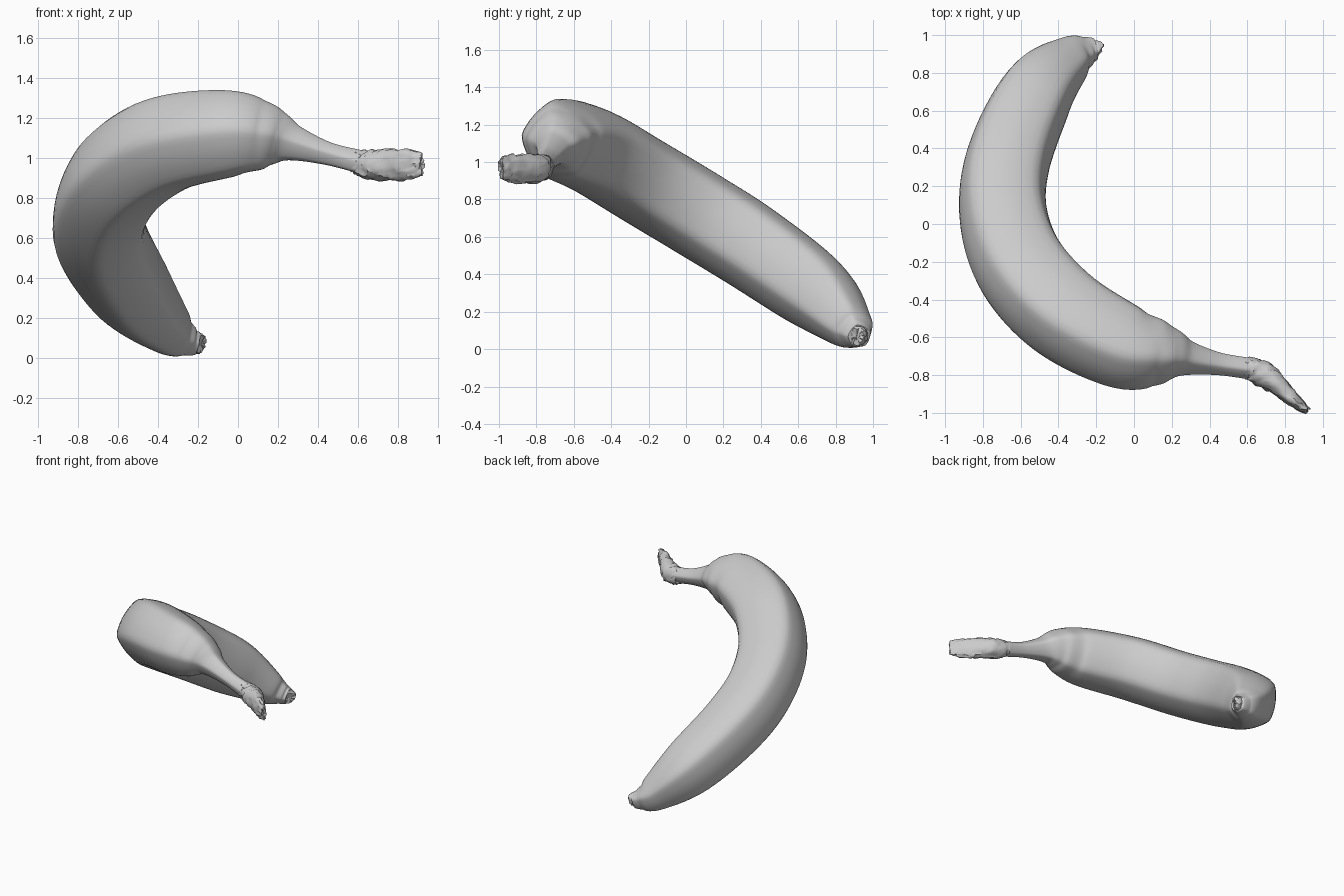
import bpy, bmesh, math, random
from mathutils import Vector

if "Cube" in bpy.data.objects:
    bpy.data.objects.remove(bpy.data.objects["Cube"])

random.seed(4)
RIDGES = [-148, -88, -24, 50, 138]      # ridge angles around the peel, 0 = outer curve
PLANE_UP = Vector((0, 0.507, 0.862))    # normal of the tilted plane the fruit curves in


def catmull(a, b, c, d, t):
    return 0.5 * (2 * b + (c - a) * t + (2 * a - 5 * b + 4 * c - d) * t * t
                  + (3 * b - a - 3 * c + d) * t ** 3)


def section(per_side, softness):
    """Unit rounded pentagon as (angle, radius) pairs."""
    angles, radii = [], []
    for i, a in enumerate(RIDGES):
        b = RIDGES[(i + 1) % 5] + (360 if i == 4 else 0)
        half = math.radians(b - a) / 2
        for k in range(per_side):
            f = k / per_side
            flat = math.cos(half) / math.cos(half * (2 * f - 1))
            angles.append(math.radians(a + (b - a) * f))
            radii.append(1.04 * (softness + (1 - softness) * flat))
    # round the ridges off
    radii = [(radii[j - 1] + 2 * r + radii[(j + 1) % len(radii)]) / 4 for j, r in enumerate(radii)]
    return list(zip(angles, radii))


def sweep(name, stations, up, steps, per_side, softness, rough=0.0, angle=60):
    """Skin rings along a spline of (x, y, z, in-plane radius, normal radius)."""
    rows = []
    n = len(stations)
    for i in range(n - 1):
        q = [stations[min(max(i + o, 0), n - 1)] for o in (-1, 0, 1, 2)]
        for s in range(steps):
            rows.append([catmull(*[p[k] for p in q], s / steps) for k in range(5)])
    rows.append(list(stations[-1]))
    centres = [Vector(r[:3]) for r in rows]
    outline = section(per_side, softness)
    bm = bmesh.new()
    rings = []
    for i, r in enumerate(rows):
        t = (centres[min(i + 1, len(rows) - 1)] - centres[max(i - 1, 0)]).normalized()
        b = (up - t * up.dot(t)).normalized()
        out = t.cross(b)
        ring = []
        for a, m in outline:
            p = centres[i] + out * math.cos(a) * r[3] * m + b * math.sin(a) * r[4] * m
            p += Vector([random.uniform(-rough, rough) for _ in range(3)])
            ring.append(bm.verts.new(p))
        rings.append(ring)
    for r0, r1 in zip(rings, rings[1:]):
        for j in range(len(r0)):
            k = (j + 1) % len(r0)
            bm.faces.new((r0[j], r0[k], r1[k], r1[j]))
    # close both ends with a slightly sunken fan
    for ring, inner, c in ((rings[0], rings[1], centres[0]), (rings[-1], rings[-2], centres[-1])):
        mid = sum((v.co for v in inner), Vector()) / len(inner)
        hub = bm.verts.new(c.lerp(mid, 0.5))
        for j in range(len(ring)):
            bm.faces.new((ring[j], ring[(j + 1) % len(ring)], hub))
    bmesh.ops.recalc_face_normals(bm, faces=bm.faces)
    me = bpy.data.meshes.new(name)
    bm.to_mesh(me)
    bm.free()
    ob = bpy.data.objects.new(name, me)
    bpy.context.collection.objects.link(ob)
    bpy.ops.object.select_all(action='DESELECT')
    ob.select_set(True)
    bpy.context.view_layer.objects.active = ob
    bpy.ops.object.shade_smooth_by_angle(angle=math.radians(angle))
    return ob


# curved peel running from the blossom end into the stem
sweep("banana_body", [
    (-0.205, 0.926, 0.072, 0.058, 0.06),
    (-0.25, 0.915, 0.084, 0.08, 0.08),
    (-0.34, 0.868, 0.135, 0.13, 0.135),
    (-0.515, 0.69, 0.318, 0.205, 0.215),
    (-0.662, 0.36, 0.556, 0.235, 0.24),
    (-0.69, 0.07, 0.738, 0.243, 0.245),
    (-0.595, -0.22, 0.912, 0.25, 0.245),
    (-0.37, -0.47, 1.06, 0.248, 0.242),
    (-0.06, -0.645, 1.118, 0.225, 0.222),
    (0.12, -0.68, 1.11, 0.178, 0.178),
    (0.21, -0.692, 1.095, 0.132, 0.132),
    (0.29, -0.71, 1.07, 0.09, 0.088),
    (0.45, -0.74, 1.02, 0.06, 0.058),
    (0.61, -0.765, 0.98, 0.055, 0.06),
], PLANE_UP, 8, 10, 0.5)

# ragged dried nub on the blossom end
sweep("blossom_nub", [
    (-0.225, 0.922, 0.08, 0.035, 0.035),
    (-0.205, 0.922, 0.073, 0.05, 0.052),
    (-0.183, 0.912, 0.068, 0.042, 0.045),
], PLANE_UP, 3, 5, 0.9, rough=0.006, angle=45)

# flattened torn end of the stem
sweep("stem_end", [
    (0.58, -0.758, 0.985, 0.05, 0.052),
    (0.63, -0.77, 0.972, 0.06, 0.068),
    (0.70, -0.805, 0.966, 0.066, 0.076),
    (0.78, -0.872, 0.966, 0.046, 0.078),
    (0.86, -0.945, 0.968, 0.032, 0.072),
    (0.92, -0.988, 0.968, 0.015, 0.052),
], Vector((0, 0, 1)), 4, 5, 0.8, rough=0.007, angle=45)
